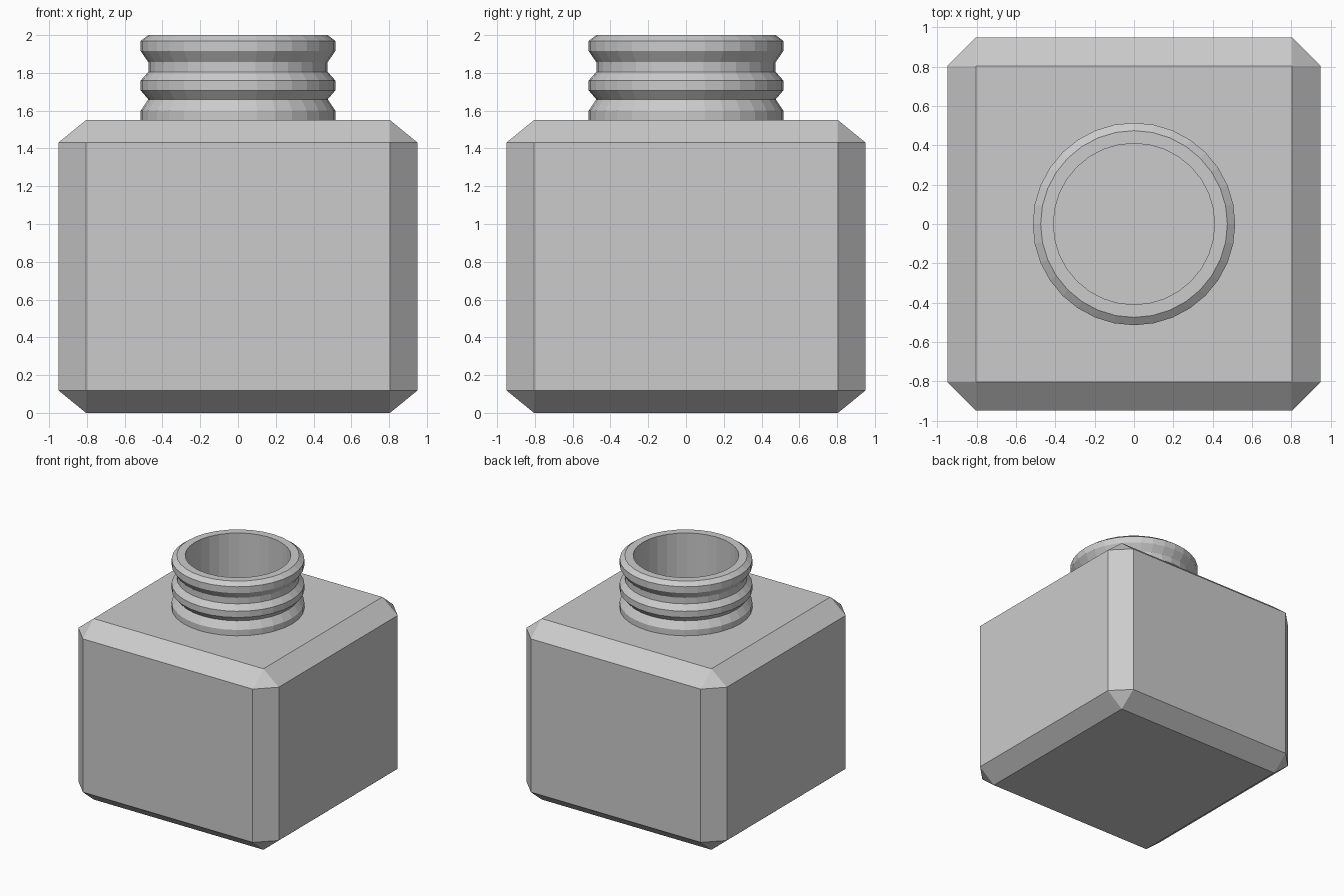
import bpy, bmesh, math

if "Cube" in bpy.data.objects:
    bpy.data.objects.remove(bpy.data.objects["Cube"])

SIDES = 32
TOP = 1.55


def ring(bm, r, z):
    return [bm.verts.new((r * math.cos(2 * math.pi * i / SIDES),
                          r * math.sin(2 * math.pi * i / SIDES), z))
            for i in range(SIDES)]


def finish(bm, name):
    mesh = bpy.data.meshes.new(name)
    bm.to_mesh(mesh)
    bm.free()
    obj = bpy.data.objects.new(name, mesh)
    bpy.context.collection.objects.link(obj)
    return obj


# Hollow body: chamfered cube, stretched, with a round mouth hole in the top
bm = bmesh.new()
bmesh.ops.create_cube(bm, size=2)
bmesh.ops.bevel(bm, geom=bm.edges[:], offset=0.153, offset_type='OFFSET',
                segments=1, profile=0.5, affect='EDGES')
for v in bm.verts:
    v.co = (v.co.x * 0.95, v.co.y * 0.95, (v.co.z + 1) * TOP / 2)
bm.normal_update()
top_face = max(bm.faces, key=lambda f: f.calc_center_median().z)
rim_edges = list(top_face.edges)
bmesh.ops.delete(bm, geom=[top_face], context='FACES_ONLY')
hole = ring(bm, 0.515, TOP)
hole_edges = [bm.edges.new((hole[i], hole[(i + 1) % SIDES])) for i in range(SIDES)]
filled = bmesh.ops.triangle_fill(bm, use_beauty=True, use_dissolve=False,
                                 edges=rim_edges + hole_edges, normal=(0, 0, 1))
for f in [g for g in filled["geom"] if isinstance(g, bmesh.types.BMFace)]:
    f.normal_update()
    if f.normal.z < 0:
        f.normal_flip()
finish(bm, "bottle_body")

# Ridged neck: outer rings, flat lip and straight inner wall
profile = [(0.515, TOP), (0.515, 1.60), (0.475, 1.66), (0.515, 1.707),
           (0.515, 1.76), (0.475, 1.805), (0.475, 1.857), (0.515, 1.915),
           (0.515, 1.97), (0.475, 2.0), (0.41, 2.0), (0.41, TOP)]
bm = bmesh.new()
rings = [ring(bm, r, z) for r, z in profile]
for a, b in zip(rings, rings[1:]):
    for i in range(SIDES):
        j = (i + 1) % SIDES
        bm.faces.new((a[i], a[j], b[j], b[i]))
finish(bm, "bottle_neck")
